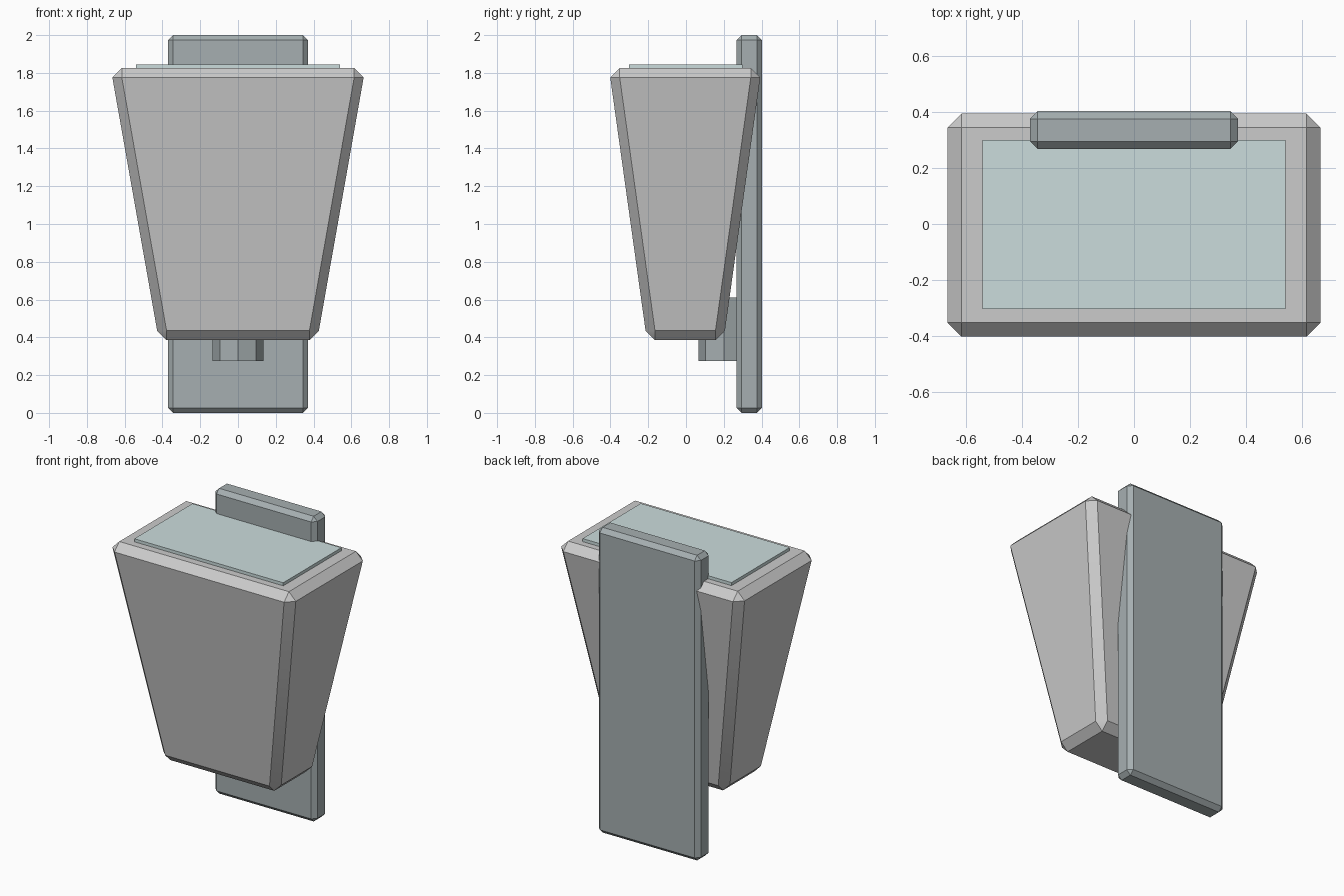
import bpy, bmesh, math

if "Cube" in bpy.data.objects:
    bpy.data.objects.remove(bpy.data.objects["Cube"])


def material(name, rgb):
    m = bpy.data.materials.new(name)
    m.diffuse_color = (*rgb, 1)
    m.use_nodes = True
    m.node_tree.nodes["Principled BSDF"].inputs["Base Color"].default_value = m.diffuse_color
    return m


METAL = material("dark_metal", (0.38, 0.43, 0.44))
SHELL = material("grey_shell", (0.60, 0.59, 0.59))
GLASS = material("pale_glass", (0.60, 0.72, 0.72))


def add_object(name, bm, mat):
    bmesh.ops.recalc_face_normals(bm, faces=bm.faces)
    mesh = bpy.data.meshes.new(name)
    bm.to_mesh(mesh)
    bm.free()
    mesh.materials.append(mat)
    obj = bpy.data.objects.new(name, mesh)
    bpy.context.collection.objects.link(obj)
    return obj


def box(name, lo, hi, mat, bevel=0):
    bm = bmesh.new()
    bmesh.ops.create_cube(bm, size=1)
    for v in bm.verts:
        v.co = [(a + b) / 2 + c * (b - a) for a, b, c in zip(lo, hi, v.co)]
    if bevel:
        bmesh.ops.bevel(bm, geom=bm.edges[:], offset=bevel, segments=1,
                        profile=0.5, affect='EDGES')
    return add_object(name, bm, mat)


# Wall plate with chamfered edges
box("wall_plate", (-0.37, 0.267, 0), (0.37, 0.402, 2), METAL, 0.027)

# Tapered shade: chamfered ring corners closed by smaller flat caps
bm = bmesh.new()
C = 0.05
for x, y, z, cap_z in ((0.665, 0.397, 1.775, 1.825), (0.428, 0.21, 0.435, 0.385)):
    for sx in (-1, 1):
        for sy in (-1, 1):
            for px, py, pz in ((x, y - C, z), (x - C, y, z), (x - C, y - C, cap_z)):
                bm.verts.new((sx * px, sy * py - 0.004, pz))
bmesh.ops.convex_hull(bm, input=bm.verts[:])
bmesh.ops.dissolve_limit(bm, angle_limit=math.radians(2),
                         verts=bm.verts[:], edges=bm.edges[:])
shade = add_object("shade", bm, SHELL)
bpy.context.view_layer.objects.active = shade
shade.select_set(True)
bpy.ops.object.shade_smooth_by_angle(angle=math.radians(30))
shade.select_set(False)

# Glass panel on top of the shade
box("glass_panel", (-0.54, -0.303, 1.80), (0.54, 0.30, 1.845), GLASS)

# Eight-sided mounting post under the shade
bpy.ops.mesh.primitive_cylinder_add(vertices=8, radius=0.135, depth=0.335,
                                    location=(0, 0.2, 0.4425))
post = bpy.context.object
post.name = "mounting_post"
post.data.materials.append(METAL)
